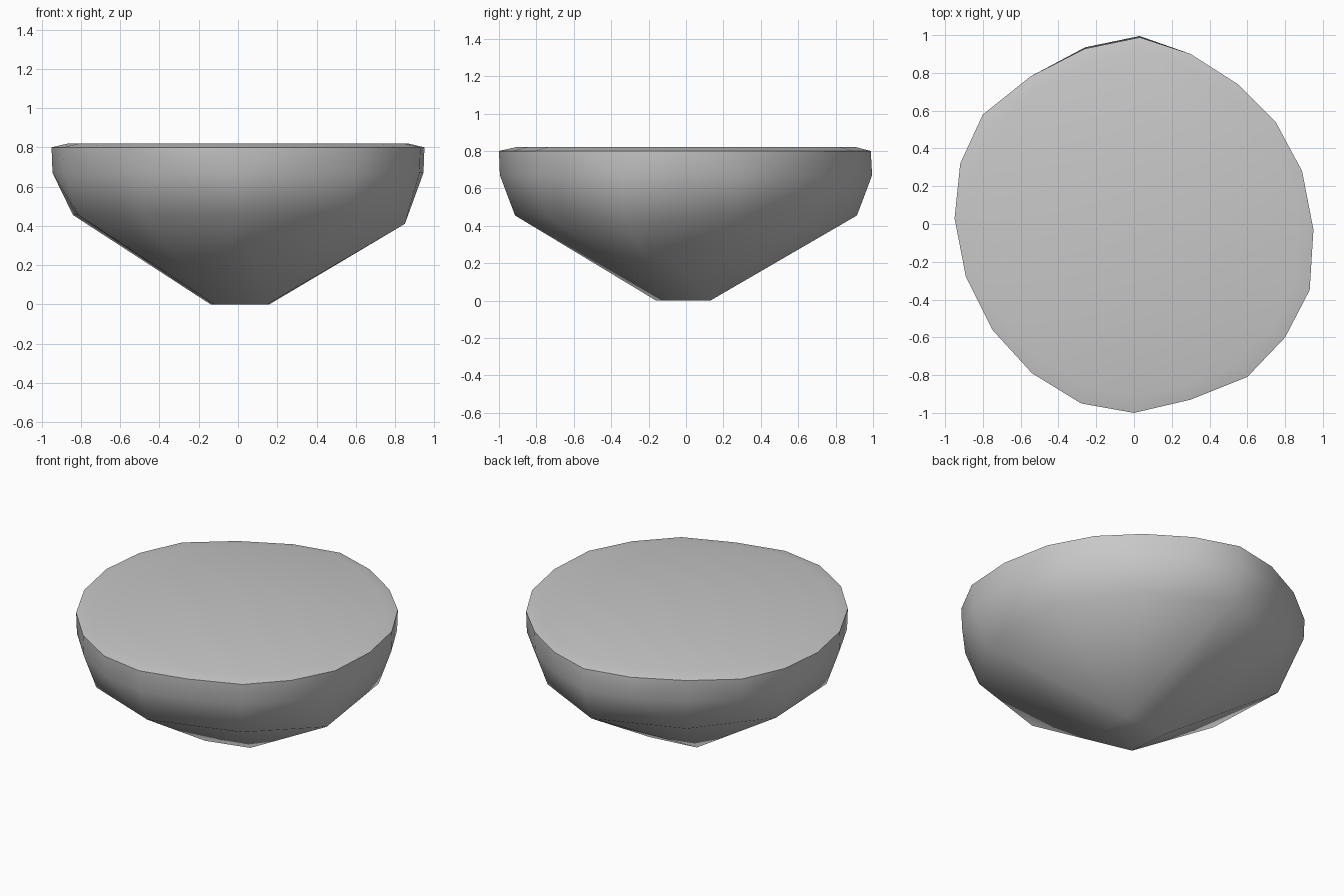
import bpy
import bmesh
import math

cube = bpy.data.objects.get("Cube")
if cube:
    bpy.data.objects.remove(cube, do_unlink=True)

# Single stone colour
stone = bpy.data.materials.new("stone_grey")
stone.use_nodes = True
colour = (0.58, 0.58, 0.58, 1.0)
stone.diffuse_color = colour
stone.node_tree.nodes["Principled BSDF"].inputs["Base Color"].default_value = colour

# Irregular rim outline, counterclockwise from the model's left
outline = [
    (.95, -.03), (.89, .28), (.75, .54), (.55, .74), (.30, .90),
    (.03, 1.0), (-.26, .94), (-.55, .78), (-.80, .58), (-.92, .32),
    (-.95, .03), (-.89, -.28), (-.75, -.56), (-.54, -.79), (-.28, -.95),
    (0, -1.0), (.30, -.93), (.60, -.81), (.80, -.60), (.93, -.35),
]
# Small four-sided foot of the rock
foot = [(.15, -.09), (-.12, -.16), (-.14, .09), (.16, .13)]


def ring(points, scale, height):
    return [(x * scale, y * scale, height) for x, y in points]


# Rounded top, upright rim, and half as many corners at the shoulder
rim = [(x, y - (.012 if y > .93 else 0), z) for x, y, z in ring(outline, 1, .80)]
shoulder = ring(outline[1::2], .914, .455)
shoulder[-1] = (.85, -.32, .41)
points = (ring(outline, .91, .82) + rim + ring(outline, .995, .67)
          + shoulder + ring(foot, 1, 0))

# Wrap the rings in one convex rock
bm = bmesh.new()
for p in points:
    bm.verts.new(p)
hull = bmesh.ops.convex_hull(bm, input=bm.verts[:])
spare = {v for v in hull["geom_interior"] + hull["geom_unused"]
         if isinstance(v, bmesh.types.BMVert)}
bmesh.ops.delete(bm, geom=list(spare), context="VERTS")
bmesh.ops.dissolve_limit(bm, angle_limit=math.radians(0.5),
                         verts=bm.verts[:], edges=bm.edges[:])
bmesh.ops.recalc_face_normals(bm, faces=bm.faces[:])
mesh = bpy.data.meshes.new("floating_rock")
bm.to_mesh(mesh)
bm.free()
mesh.materials.append(stone)

rock = bpy.data.objects.new("floating_rock", mesh)
bpy.context.collection.objects.link(rock)
bpy.ops.object.select_all(action="DESELECT")
rock.select_set(True)
bpy.context.view_layer.objects.active = rock
bpy.ops.object.shade_smooth_by_angle(angle=math.radians(50))
